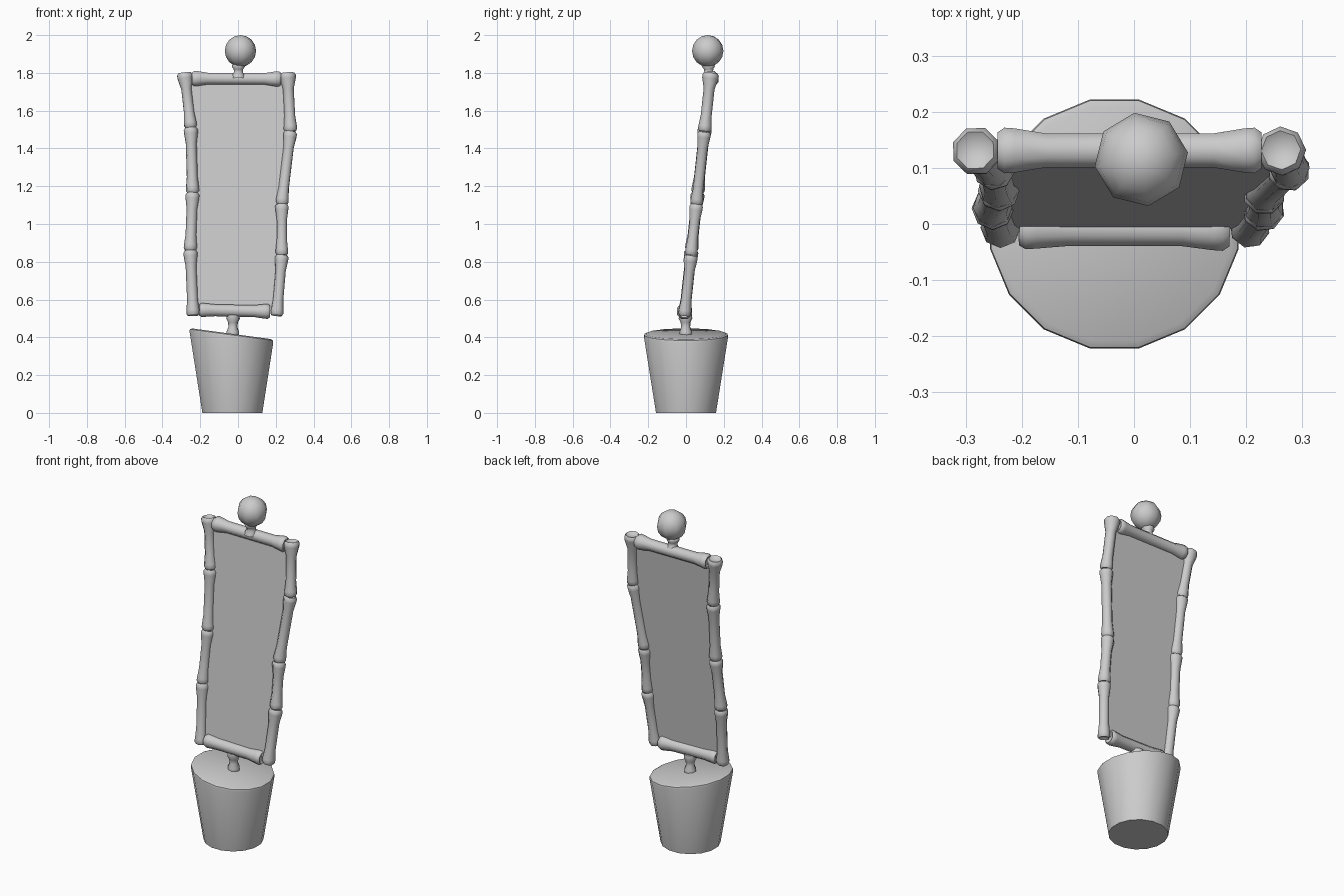
import bpy, bmesh, math
from mathutils import Vector, Matrix

if "Cube" in bpy.data.objects:
    bpy.data.objects.remove(bpy.data.objects["Cube"])

grey = bpy.data.materials.new("plain_grey")
grey.diffuse_color = (0.6, 0.6, 0.6, 1)
grey.use_nodes = True
grey.node_tree.nodes["Principled BSDF"].inputs["Base Color"].default_value = grey.diffuse_color


def finish(name, bm, angle=40):
    """Turn a bmesh into a smooth shaded object."""
    bmesh.ops.recalc_face_normals(bm, faces=bm.faces)
    me = bpy.data.meshes.new(name)
    bm.to_mesh(me)
    bm.free()
    me.materials.append(grey)
    ob = bpy.data.objects.new(name, me)
    bpy.context.collection.objects.link(ob)
    bpy.ops.object.select_all(action='DESELECT')
    ob.select_set(True)
    bpy.context.view_layer.objects.active = ob
    bpy.ops.object.shade_smooth_by_angle(angle=math.radians(angle))
    return ob


def lathe(name, a, b, profile, sides=8, angle=50):
    """Rings of (distance along a-b, radius), closed by caps."""
    a, b = Vector(a), Vector(b)
    d = (b - a).normalized()
    rot = d.to_track_quat('Z', 'Y').to_matrix()
    bm = bmesh.new()
    rings = []
    for s, r in profile:
        ring = []
        for i in range(sides):
            t = 2 * math.pi * (i + 0.5) / sides
            ring.append(bm.verts.new(a + d * s + rot @ Vector((r * math.cos(t), r * math.sin(t), 0))))
        rings.append(ring)
    for lo, hi in zip(rings, rings[1:]):
        for i in range(sides):
            j = (i + 1) % sides
            bm.faces.new((lo[i], lo[j], hi[j], hi[i]))
    bm.faces.new(rings[0])
    bm.faces.new(rings[-1])
    return finish(name, bm, angle)


def bone(name, a, b, r0, rm, r1):
    """Bamboo-like rod: slim middle, flared ends with dished tips."""
    n = (Vector(b) - Vector(a)).length
    lathe(name, a, b, [(0.01, r0 * 0.5), (0, r0 * 0.8), (0.012, r0), (0.03, r0 * 0.97),
                       (0.085, rm), (n - 0.085, rm), (n - 0.03, r1 * 0.97),
                       (n - 0.012, r1), (n, r1 * 0.8), (n - 0.01, r1 * 0.5)])


def lean(z):
    return -0.008 + (z - 0.52) * 0.109


# Frame posts, four rods each
left = [(-0.237, 0.515), (-0.252, 0.86), (-0.24, 1.165), (-0.25, 1.51), (-0.283, 1.80)]
right = [(0.205, 0.515), (0.232, 0.835), (0.232, 1.105), (0.278, 1.49), (0.262, 1.80)]
for side, pts in (("left", left), ("right", right)):
    for i, ((x0, z0), (x1, z1)) in enumerate(zip(pts, pts[1:])):
        bone(f"{side}_post_{i + 1}", (x0, lean(z0), z0), (x1, lean(z1), z1),
             0.036, 0.029, 0.044 if i == 3 else 0.038)

# Cross bars
bone("top_bar", (-0.243, 0.131, 1.77), (0.227, 0.131, 1.768), 0.044, 0.033, 0.044)
bone("bottom_bar", (-0.205, -0.008, 0.545), (0.17, -0.008, 0.537), 0.04, 0.034, 0.043)

# Thin panel following the posts
bm = bmesh.new()
outline = [(x, z) for x, z in left] + [(x, z) for x, z in reversed(right)]
outline = [(x, min(max(z, 0.54), 1.77)) for x, z in outline]
front = [bm.verts.new((x, lean(z) - 0.003, z)) for x, z in outline]
back = [bm.verts.new((x, lean(z) + 0.003, z)) for x, z in outline]
bm.faces.new(front)
bm.faces.new(back[::-1])
for i in range(len(front)):
    j = (i + 1) % len(front)
    bm.faces.new((front[i], front[j], back[j], back[i]))
finish("panel", bm, 30)

# Necks under the ball and under the frame
lathe("top_neck", (0.002, 0.122, 1.775), (0.002, 0.118, 1.855),
      [(0, 0.038), (0.015, 0.034), (0.03, 0.025), (0.045, 0.027), (0.058, 0.037), (0.07, 0.034), (0.08, 0.02)])
lathe("bottom_neck", (-0.028, 0, 0.395), (-0.026, -0.003, 0.52),
      [(0, 0.025), (0.015, 0.034), (0.035, 0.034), (0.06, 0.024), (0.085, 0.027), (0.105, 0.037), (0.125, 0.034)])

# Ball finial
bm = bmesh.new()
bmesh.ops.create_uvsphere(bm, u_segments=8, v_segments=8, radius=0.084,
                          matrix=Matrix.Translation((0.013, 0.115, 1.916)) @ Matrix.Rotation(0.15, 4, 'Z'))
finish("ball", bm, 60)

# Tapered pot with a slanted, slightly rounded top
pot = lathe("pot", (-0.03, 0, 0), (-0.03, 0, 1),
            [(0, 0.162), (0.402, 0.226), (0.413, 0.224), (0.419, 0.212)], sides=16)
for v in pot.data.vertices:
    if v.co.z > 0.3:
        v.co.x -= 0.005
        v.co.z -= (v.co.x + 0.035) * 0.135
